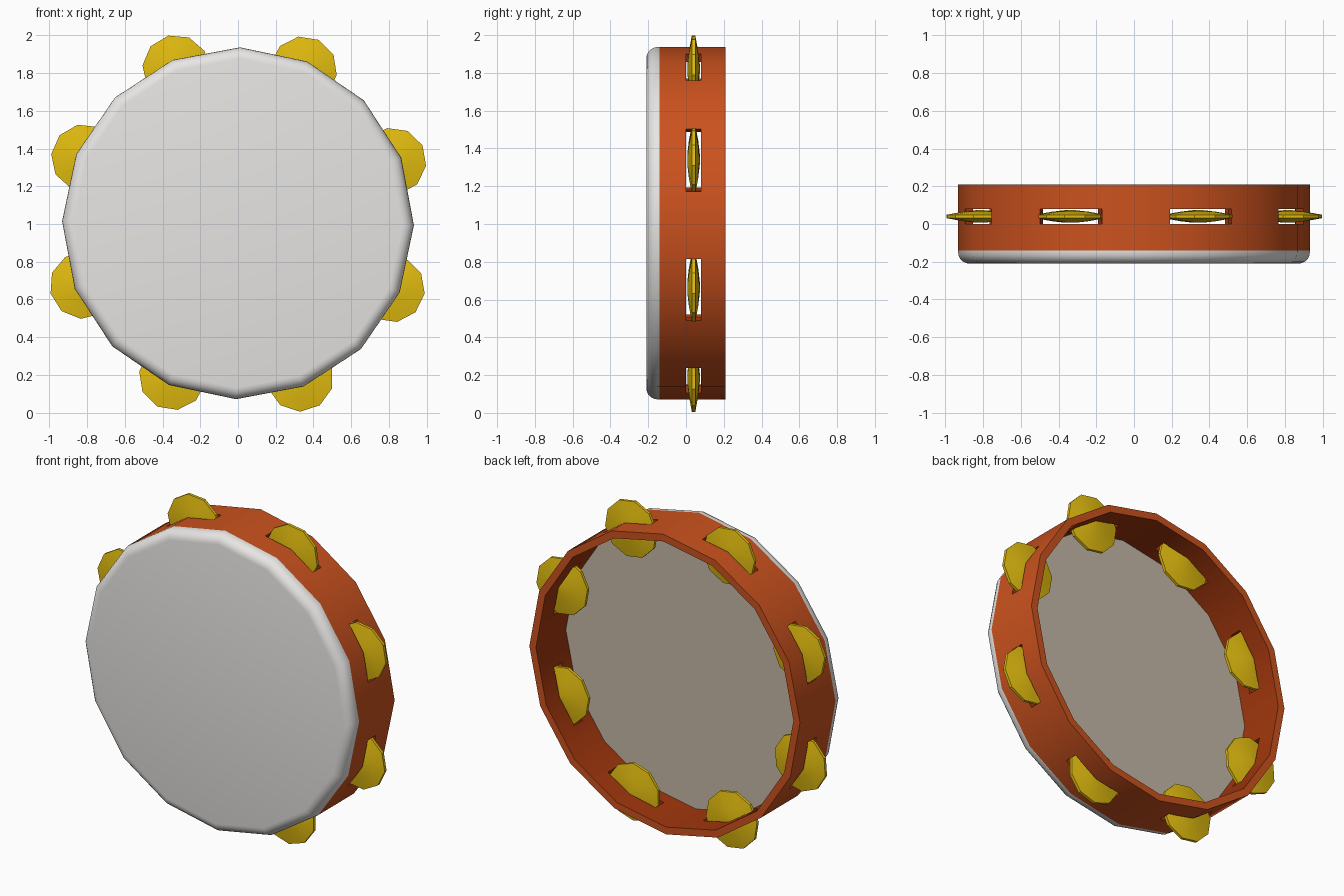
import bpy
import bmesh
from math import sin, cos, pi, radians
from mathutils import Matrix, Vector

cube = bpy.data.objects.get("Cube")
if cube:
    bpy.data.objects.remove(cube, do_unlink=True)

CENTRE = Vector((0, 0, 1.004))
RADIUS = 0.933
WALL = 0.045
SIDES = 16
TILT = radians(-0.65)   # the whole hoop is turned very slightly
JINGLE_Y = 0.04
BACK_Y = 0.21
JOINT_Y = -0.14         # where the skin meets the wooden shell


def material(name, colour):
    mat = bpy.data.materials.new(name)
    mat.use_nodes = True
    mat.diffuse_color = (*colour, 1)
    mat.node_tree.nodes["Principled BSDF"].inputs["Base Color"].default_value = (*colour, 1)
    return mat


wood = material("orange wood", (0.6, 0.084, 0.013))
dark_wood = material("dark red inner wood", (0.36, 0.038, 0.004))
brass = material("yellow brass", (0.77, 0.51, 0.005))
skin = material("pale skin", (0.8, 0.79, 0.77))
skin_back = material("beige skin back", (0.56, 0.48, 0.39))


def lathe(name, profile, sides, location, mats, phase=TILT, closed=False):
    """Spin (radius, y) points about the y axis; open ends are capped."""
    bm = bmesh.new()
    rings = []
    for r, y in profile:
        angles = [phase + 2 * pi * i / sides for i in range(sides)]
        rings.append([bm.verts.new((r * cos(a), y, r * sin(a))) for a in angles])
    pairs = list(zip(rings, rings[1:]))
    if closed:
        pairs.append((rings[-1], rings[0]))
    else:
        bm.faces.new(rings[0])
        bm.faces.new(rings[-1])
    for a, b in pairs:
        for i in range(sides):
            j = (i + 1) % sides
            bm.faces.new((a[i], a[j], b[j], b[i]))
    bmesh.ops.recalc_face_normals(bm, faces=bm.faces)
    return finish(bm, name, location, mats)


def finish(bm, name, location, mats):
    mesh = bpy.data.meshes.new(name)
    bm.to_mesh(mesh)
    bm.free()
    for mat in mats:
        mesh.materials.append(mat)
    obj = bpy.data.objects.new(name, mesh)
    obj.location = location
    bpy.context.collection.objects.link(obj)
    return obj


def select_only(obj):
    bpy.ops.object.select_all(action="DESELECT")
    obj.select_set(True)
    bpy.context.view_layer.objects.active = obj


def smooth(obj):
    select_only(obj)
    bpy.ops.object.shade_smooth_by_angle(angle=radians(30))


# Wooden shell: a hollow sixteen-sided hoop
inner = RADIUS - WALL
shell = lathe("shell", [(RADIUS, JOINT_Y), (RADIUS, BACK_Y), (inner, BACK_Y), (inner, JOINT_Y)],
              SIDES, CENTRE, [wood, dark_wood], closed=True)

# Slots cut through the shell at every other corner
slot_angles = [TILT + radians(22.5 + 45 * k) for k in range(8)]
bm = bmesh.new()
for a in slot_angles:
    place = (Matrix.Translation((RADIUS * cos(a), JINGLE_Y, RADIUS * sin(a)))
             @ Matrix.Rotation(-a, 4, "Y")
             @ Matrix.Diagonal((0.4, 0.08, 0.355, 1)))
    bmesh.ops.create_cube(bm, size=1, matrix=place)
cutter = finish(bm, "slot_cutter", CENTRE, [wood])
cutter.hide_render = True
cut = shell.modifiers.new("slots", "BOOLEAN")
cut.operation = "DIFFERENCE"
cut.solver = "EXACT"
cut.object = cutter
select_only(shell)
bpy.ops.object.modifier_apply(modifier=cut.name)
bpy.data.objects.remove(cutter, do_unlink=True)

# Orange outside and back rim, darker inside and slot walls
for face in shell.data.polygons:
    outward = Vector((face.center.x, 0, face.center.z)).normalized()
    on_rim = face.center.y > BACK_Y - 0.001
    face.material_index = 0 if on_rim or face.normal.dot(outward) > 0.9 else 1
smooth(shell)

# Drum skin with a rounded front edge and a beige back set inside the shell
BEVEL = 0.06
arc = [radians(18 * i) for i in range(6)]
profile = [(inner, -0.085), (inner, JOINT_Y), (RADIUS, JOINT_Y)]
profile += [(RADIUS - BEVEL + BEVEL * cos(a), BEVEL - BACK_Y - BEVEL * sin(a)) for a in arc]
head = lathe("drum_skin", profile, SIDES, CENTRE, [skin, skin_back])
for face in head.data.polygons:
    if face.normal.y > 0.9:
        face.material_index = 1
smooth(head)

# Brass jingles: ten-sided lens discs, each turned a little differently
lens = [(0.02, 0.033), (0.09, 0.025), (0.178, 0.009)]
lens += [(r, -y) for r, y in reversed(lens)]
turns = [28, 27, 31, 30, 14, 27, 18, 28]
for k, (a, turn) in enumerate(zip(slot_angles, turns)):
    spot = CENTRE + Vector((0.885 * cos(a), JINGLE_Y, 0.885 * sin(a)))
    smooth(lathe(f"jingle_{k + 1}", lens, 10, spot, [brass], phase=radians(turn)))
